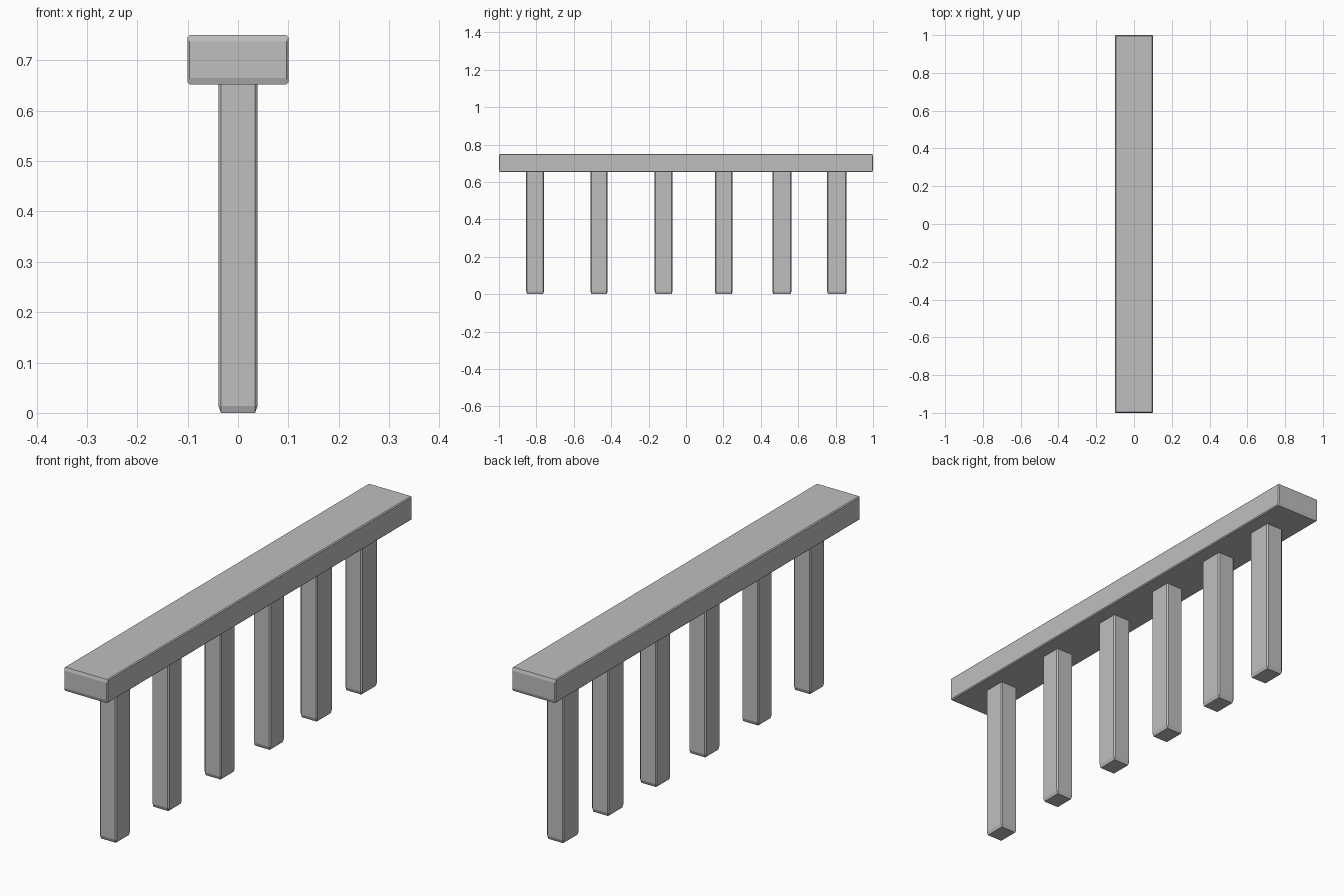
import bpy
import bmesh
from mathutils import Vector

cube = bpy.data.objects.get("Cube")
if cube:
    bpy.data.objects.remove(cube, do_unlink=True)

grey = bpy.data.materials.new("grey")
grey.use_nodes = True
color = (0.52, 0.52, 0.52, 1)
grey.diffuse_color = color
grey.node_tree.nodes["Principled BSDF"].inputs["Base Color"].default_value = color


def bevelled_box(name, size, center, bevel, segments, keep):
    """Box whose edges are bevelled where keep(edge midpoint) is true."""
    bm = bmesh.new()
    bmesh.ops.create_cube(bm, size=1)
    bmesh.ops.scale(bm, vec=size, verts=bm.verts)
    edges = [e for e in bm.edges if keep((e.verts[0].co + e.verts[1].co) / 2)]
    bmesh.ops.bevel(bm, geom=edges, offset=bevel, segments=segments,
                    profile=0.5, affect='EDGES')
    bmesh.ops.translate(bm, vec=Vector(center), verts=bm.verts)
    mesh = bpy.data.meshes.new(name)
    bm.to_mesh(mesh)
    bm.free()
    obj = bpy.data.objects.new(name, mesh)
    bpy.context.collection.objects.link(obj)
    mesh.materials.append(grey)
    return obj


# Long top beam with softened ends
beam = bevelled_box("top_beam", (0.2, 2, 0.098), (0, 0, 0.701), 0.004, 1,
                    lambda p: True)
for v in beam.data.vertices:
    # Ends taper slightly in height
    if abs(v.co.y) > 0.9999:
        v.co.z = 0.701 + (v.co.z - 0.701) * 0.8

# Row of posts with chamfered feet, slightly uneven in spacing and width
posts = [(-0.807, 0.095), (-0.465, 0.091), (-0.12, 0.095),
         (0.202, 0.095), (0.513, 0.102), (0.807, 0.104)]
height = 0.66
for i, (y, width) in enumerate(posts):
    post = bevelled_box(f"post_{i + 1}", (0.078, width, height),
                        (0, y, height / 2), 0.005, 1,
                        lambda p: p.z < height * 0.4)
    # Deepen the foot chamfer
    for v in post.data.vertices:
        if 0.001 < v.co.z < 0.1:
            v.co.z = 0.014
